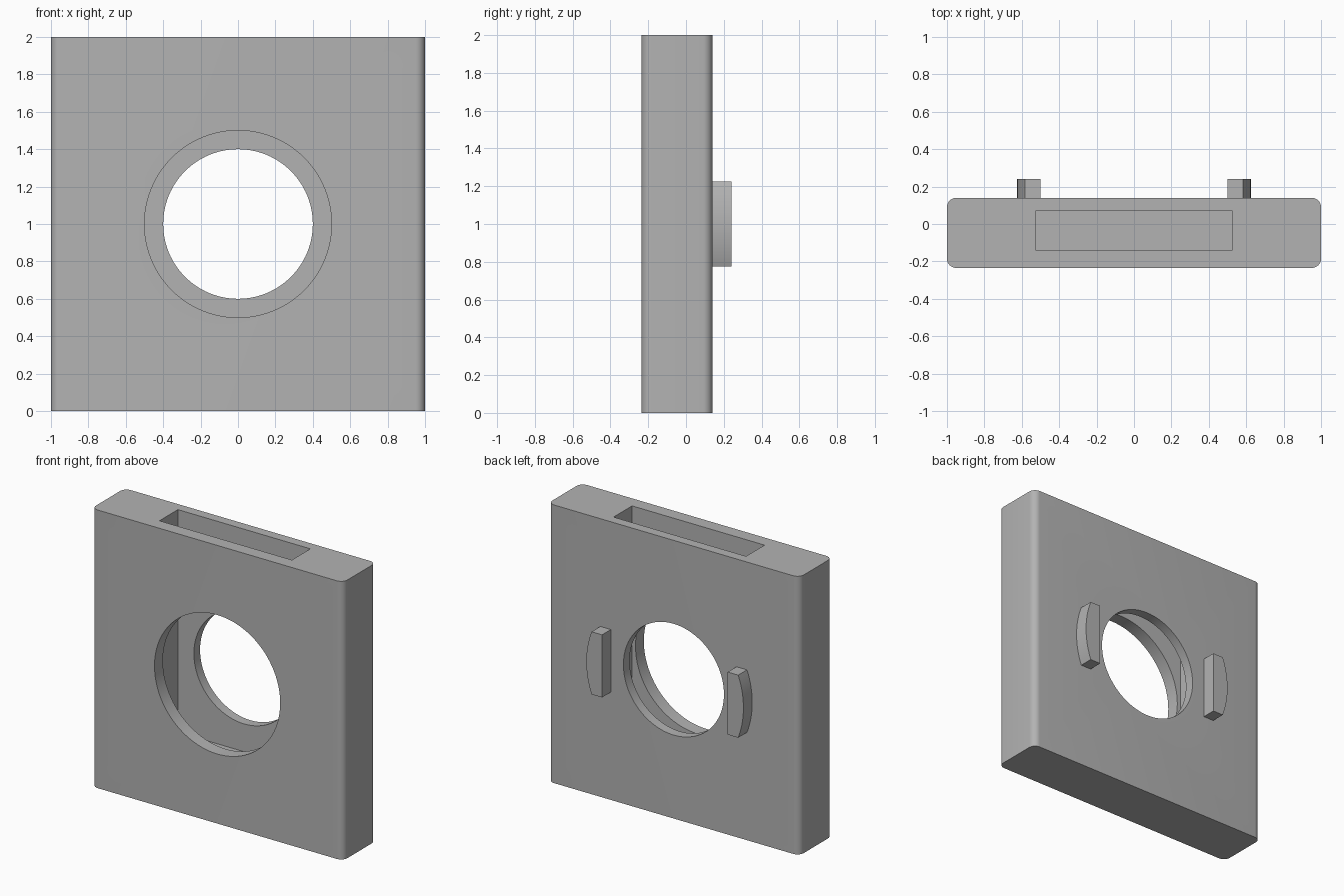
import bpy, bmesh, math
from mathutils import Matrix

if "Cube" in bpy.data.objects:
    bpy.data.objects.remove(bpy.data.objects["Cube"], do_unlink=True)

FRONT, BACK = -0.235, 0.14

grey = bpy.data.materials.new("plain_grey")
grey.use_nodes = True
colour = (0.45, 0.45, 0.45, 1)
grey.diffuse_color = colour
grey.node_tree.nodes["Principled BSDF"].inputs["Base Color"].default_value = colour


def make_object(name, bm):
    bmesh.ops.recalc_face_normals(bm, faces=bm.faces)
    mesh = bpy.data.meshes.new(name)
    bm.to_mesh(mesh)
    bm.free()
    mesh.materials.append(grey)
    ob = bpy.data.objects.new(name, mesh)
    bpy.context.collection.objects.link(ob)
    return ob


def box(name, x, y0, y1, z0, z1, corner=0):
    bm = bmesh.new()
    bmesh.ops.create_cube(bm, size=1)
    bmesh.ops.scale(bm, verts=bm.verts, vec=(2 * x, y1 - y0, z1 - z0))
    bmesh.ops.translate(bm, verts=bm.verts, vec=(0, (y0 + y1) / 2, (z0 + z1) / 2))
    if corner:
        upright = [e for e in bm.edges
                   if abs(e.verts[0].co.z - e.verts[1].co.z) > 0.1]
        bmesh.ops.bevel(bm, geom=upright, offset=corner, segments=8,
                        profile=0.5, affect='EDGES')
    return make_object(name, bm)


def bore(name, radius, y0, y1):
    bm = bmesh.new()
    turn = Matrix.Translation((0, (y0 + y1) / 2, 1)) @ Matrix.Rotation(math.pi / 2, 4, 'X')
    bmesh.ops.create_cone(bm, cap_ends=True, segments=96, radius1=radius,
                          radius2=radius, depth=y1 - y0, matrix=turn)
    return make_object(name, bm)


def smooth(ob):
    bpy.ops.object.select_all(action='DESELECT')
    ob.select_set(True)
    bpy.context.view_layer.objects.active = ob
    bpy.ops.object.shade_smooth_by_angle(angle=math.radians(30))


# Block with rounded upright edges
body = box("body", 1, FRONT, BACK, 0, 2, corner=0.05)

# Top slot, wide front bore and narrower back bore
cutters = [box("slot_cutter", 0.527, -0.14, 0.07, 0.4, 2.2),
           bore("front_bore_cutter", 0.5, -0.4, 0),
           bore("back_bore_cutter", 0.4, -0.05, 0.3)]
bpy.context.view_layer.objects.active = body
for cutter in cutters:
    mod = body.modifiers.new(cutter.name, 'BOOLEAN')
    mod.operation = 'DIFFERENCE'
    mod.solver = 'EXACT'
    mod.object = cutter
    bpy.ops.object.modifier_apply(modifier=mod.name)
    bpy.data.objects.remove(cutter, do_unlink=True)
smooth(body)


# Back lugs: flat inside, curved outside
def lug(name, side):
    radius, half, steps = 0.625, 0.225, 16
    reach = math.asin(half / radius)
    outline = [(0.5, 1 + half), (0.5, 1 - half)]
    for i in range(steps + 1):
        a = reach * (2 * i / steps - 1)
        outline.append((radius * math.cos(a), 1 + radius * math.sin(a)))
    bm = bmesh.new()
    face = bm.faces.new([bm.verts.new((side * x, BACK, z)) for x, z in outline])
    out = bmesh.ops.extrude_face_region(bm, geom=[face], use_keep_orig=True)
    moved = [v for v in out["geom"] if isinstance(v, bmesh.types.BMVert)]
    bmesh.ops.translate(bm, verts=moved, vec=(0, 0.1, 0))
    smooth(make_object(name, bm))


lug("left_lug", 1)
lug("right_lug", -1)
